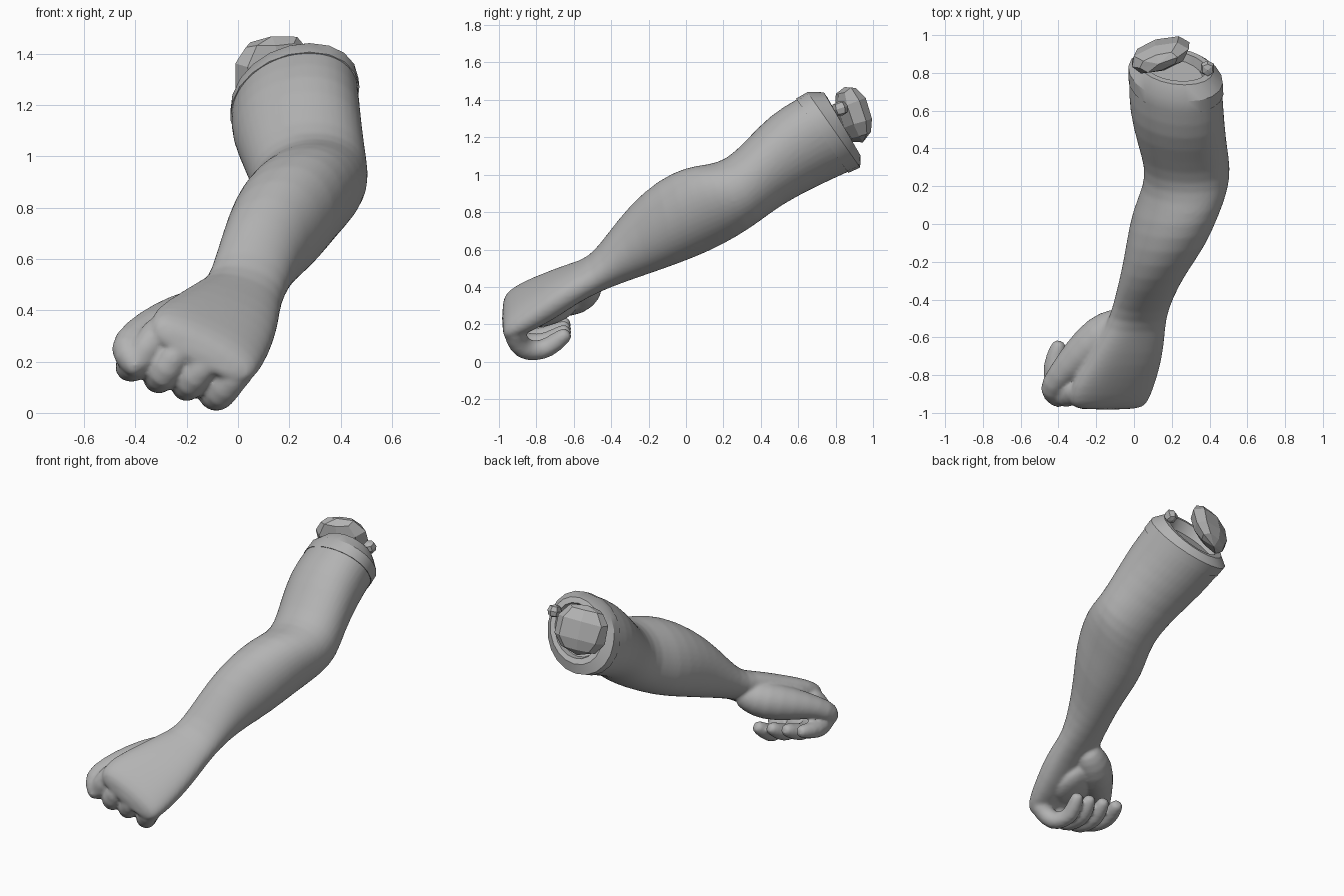
import bpy, bmesh, math, random
from mathutils import Vector, Euler

random.seed(4)
if "Cube" in bpy.data.objects:
    bpy.data.objects.remove(bpy.data.objects["Cube"])

GREY = (0.45, 0.45, 0.45, 1)
grey = bpy.data.materials.new("plain grey")
grey.use_nodes = True
grey.diffuse_color = GREY
grey.node_tree.nodes["Principled BSDF"].inputs["Base Color"].default_value = GREY


def finish(name, bm):
    bmesh.ops.recalc_face_normals(bm, faces=bm.faces)
    mesh = bpy.data.meshes.new(name)
    bm.to_mesh(mesh)
    bm.free()
    mesh.materials.append(grey)
    obj = bpy.data.objects.new(name, mesh)
    bpy.context.collection.objects.link(obj)
    return obj


def loft(bm, rings):
    """Skin a list of equal rings of points and close both ends."""
    loops = [[bm.verts.new(p) for p in ring] for ring in rings]
    n = len(loops[0])
    for a, b in zip(loops, loops[1:]):
        for i in range(n):
            j = (i + 1) % n
            bm.faces.new((a[i], a[j], b[j], b[i]))
    bm.faces.new(loops[0])
    bm.faces.new(loops[-1])


def soften(t, power):
    return math.copysign(abs(t) ** power, t)


def oval(center, u, v, sides, power=1.0):
    angles = [math.tau * i / sides for i in range(sides)]
    return [center + u * soften(math.cos(a), power) + v * soften(math.sin(a), power)
            for a in angles]


def blend(a, b, t):
    return [p.lerp(q, t) for p, q in zip(a, b)]


# Arm and back of hand: centre, half width, sideways tilt, half height vector
SECTIONS = [
    (.22, .79, 1.24, .24, 0, .06, -.14, .2),
    (.225, .585, 1.135, .25, 0, .05, -.135, .19),
    (.255, .42, 1.015, .238, 0, .03, -.1, .17),
    (.285, .3, .91, .23, 0, .01, -.085, .17),
    (.275, .19, .86, .225, -.01, .02, -.08, .195),
    (.22, .06, .815, .228, -.01, .04, -.06, .23),
    (.17, -.105, .745, .21, 0, .03, -.045, .23),
    (.105, -.25, .655, .17, .02, .02, -.05, .187),
    (.057, -.375, .555, .153, .03, .02, -.045, .128),
    (.022, -.49, .465, .147, .04, .02, -.03, .083),
    (-.01, -.6, .42, .17, .06, .03, -.02, .085),
    (-.06, -.73, .35, .2, .08, .04, -.02, .095),
    (-.12, -.87, .285, .22, .1, .04, 0, .095),
    (-.135, -.95, .25, .205, .1, .03, 0, .075),
    (-.14, -.985, .23, .17, .09, .02, 0, .04),
]
rings = []
for k, (x, y, z, w, tilt, vx, vy, vz) in enumerate(SECTIONS):
    rings.append(oval(Vector((x, y, z)), Vector((w, 0, -tilt)),
                      Vector((vx, vy, vz)), 20, .82 if k > 9 else .97))
flesh = bmesh.new()
loft(flesh, [blend(rings[0], rings[1], t) for t in (.13, .16, .3)] + rings[1:])


def digit(path, radii, sides=10):
    """Tapering rounded tube that follows a bent path."""
    pts = [Vector(p) for p in path]
    start = (pts[0] - pts[1]).normalized()
    end = (pts[-1] - pts[-2]).normalized()
    pts = [pts[0] + start * radii[0] * .6] + pts + [pts[-1] + end * radii[-1] * .75]
    radii = [radii[0] * .6] + list(radii) + [radii[-1] * .6]
    tube, u = [], None
    for i, p in enumerate(pts):
        t = (pts[min(i + 1, len(pts) - 1)] - pts[max(i - 1, 0)]).normalized()
        u = t.orthogonal() if u is None else u - t * u.dot(t)
        u.normalize()
        tube.append(oval(p, u * radii[i], t.cross(u) * radii[i], sides))
    loft(flesh, tube)


# Curled fingers, index to little: knuckle, middle joint, end joint, tip
FINGERS = [
    ((-.31, -.88, .32), (-.4, -.91, .18), (-.435, -.76, .18), (-.4, -.65, .2)),
    ((-.21, -.9, .28), (-.3, -.92, .14), (-.32, -.75, .13), (-.29, -.65, .18)),
    ((-.1, -.91, .23), (-.195, -.9, .11), (-.21, -.74, .1), (-.18, -.65, .16)),
    ((.02, -.91, .19), (-.075, -.87, .065), (-.11, -.74, .07), (-.08, -.65, .14)),
]
for joints in FINGERS:
    knuckle, bend, end, tip = (Vector(j) for j in joints)
    path = [knuckle, knuckle.lerp(bend, .5) + Vector((0, -.025, 0)), bend,
            bend.lerp(end, .5) + Vector((0, 0, -.01)), end, tip]
    digit(path, (.07, .063, .067, .057, .058, .048))

# Thumb with its fleshy base, wrapped over the index finger
digit([(-.07, -.53, .4), (-.17, -.59, .365), (-.29, -.7, .335),
       (-.4, -.81, .3), (-.455, -.88, .25), (-.4, -.925, .185)],
      (.1, .125, .105, .07, .063, .055), 12)

# Palm filling between the thumb base and the curled fingers
palm = bmesh.ops.create_icosphere(flesh, subdivisions=2, radius=1)["verts"]
turn = Euler((.35, .45, 0)).to_matrix()
for v in palm:
    v.co = turn @ Vector((v.co.x * .18, v.co.y * .19, v.co.z * .09)) + Vector((-.13, -.73, .3))

# Fuse arm, fingers, thumb and palm into one skin
arm = finish("arm_and_fist", flesh)
arm.modifiers.new("round", "SUBSURF").levels = 1
arm.modifiers["round"].render_levels = 1
fuse = arm.modifiers.new("fuse", "REMESH")
fuse.mode = "VOXEL"
fuse.voxel_size = .011
fuse.use_smooth_shade = True
relax = arm.modifiers.new("relax", "SMOOTH")
relax.factor = .5
relax.iterations = 5

# Cut end of the upper arm: crisp edge, bevelled rim, shallow hollow
middle = Vector(SECTIONS[0][:3])
outward = Vector((0, .82, .57))
collar = [[middle + (p - middle) * 1.008 for p in blend(rings[0], rings[1], t)]
          for t in (.3, 0)]
for scale, push in ((.8, .055), (.66, .055), (.58, .0)):
    collar.append([middle + (p - middle) * scale
                   + outward * push * (1 + 1.5 * (p.z - middle.z)) for p in rings[0]])
bm = bmesh.new()
loft(bm, collar)
cut_end = finish("cut_end", bm)
bpy.ops.object.select_all(action="DESELECT")
cut_end.select_set(True)
bpy.context.view_layer.objects.active = cut_end
bpy.ops.object.shade_smooth_by_angle(angle=math.radians(30))


def lump(name, center, size, angles, segments, rows):
    """Faceted, slightly boxy rough lump."""
    bm = bmesh.new()
    bmesh.ops.create_uvsphere(bm, u_segments=segments, v_segments=rows, radius=1)
    rot = Euler(angles).to_matrix()
    for v in bm.verts:
        p = Vector([soften(c, .85) * s * random.uniform(.92, 1.06)
                    for c, s in zip(v.co, size)])
        v.co = rot @ p + Vector(center)
    finish(name, bm)


# Loose faceted pieces behind the cut end
lump("large_fragment", (.135, .895, 1.325), (.165, .075, .155), (.3, -.12, .3), 8, 5)
lump("small_fragment", (.39, .825, 1.355), (.04, .045, .04), (.3, 0, 0), 6, 4)
